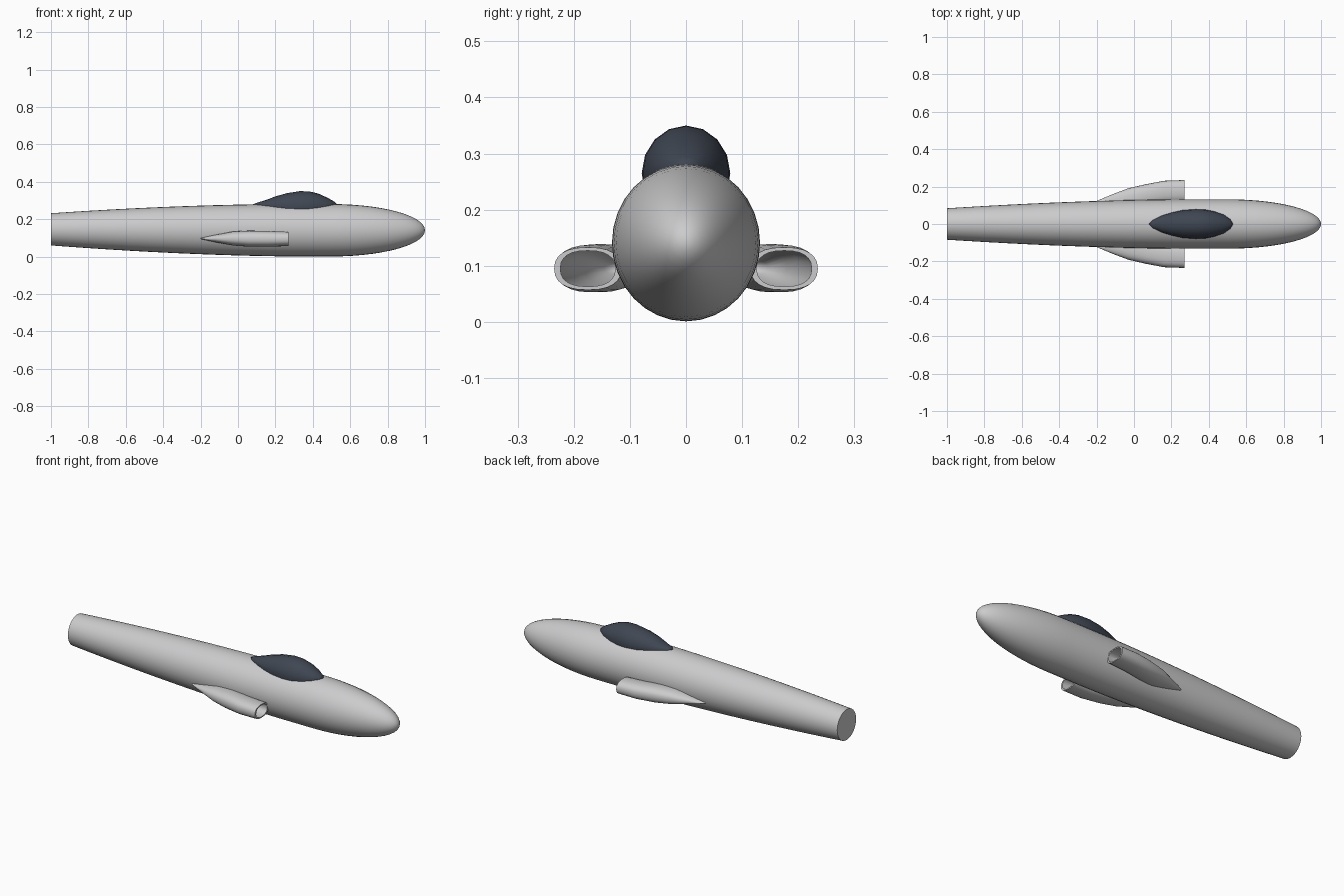
import bpy, bmesh, math

cube = bpy.data.objects.get("Cube")
if cube:
    bpy.data.objects.remove(cube)


def make_material(name, color):
    m = bpy.data.materials.new(name)
    m.use_nodes = True
    m.diffuse_color = (*color, 1)
    m.node_tree.nodes["Principled BSDF"].inputs["Base Color"].default_value = (*color, 1)
    return m


grey = make_material("light grey paint", (0.6, 0.6, 0.61))
glass = make_material("dark canopy glass", (0.05, 0.062, 0.085))


def loft(name, stations, sides, mat, power=2.0, side=1):
    """Skin (x, y, z, half width, half height) super-ellipse sections along x."""
    bm = bmesh.new()
    rings = []
    for x, y, z, ry, rz in stations:
        ring = []
        for i in range(sides):
            a = math.tau * i / sides
            c, s = math.cos(a), math.sin(a)
            py = math.copysign(abs(s) ** (2 / power), s) * ry
            pz = math.copysign(abs(c) ** (2 / power), c) * rz
            ring.append(bm.verts.new((x, side * (y + py), z + pz)))
        rings.append(ring)
    for a, b in zip(rings, rings[1:]):
        for i in range(sides):
            j = (i + 1) % sides
            bm.faces.new((a[i], a[j], b[j], b[i]))
    bm.faces.new(rings[0])
    bm.faces.new(rings[-1])
    bmesh.ops.remove_doubles(bm, verts=bm.verts, dist=0.0005)
    bmesh.ops.recalc_face_normals(bm, faces=bm.faces)
    me = bpy.data.meshes.new(name)
    bm.to_mesh(me)
    bm.free()
    me.materials.append(mat)
    ob = bpy.data.objects.new(name, me)
    bpy.context.collection.objects.link(ob)
    bpy.ops.object.select_all(action='DESELECT')
    ob.select_set(True)
    bpy.context.view_layer.objects.active = ob
    bpy.ops.object.shade_smooth_by_angle(angle=math.radians(40))
    return ob


# Fuselage: gently tapered tail, straight middle, elliptical nose
MID_Z, HALF_W, HALF_H = 0.141, 0.132, 0.14
body = []
for i in range(13):
    t = 1 - i / 12
    drop = t ** 1.75
    body.append((0.3 - 1.3 * t, 0, MID_Z + 0.005 * t,
                 HALF_W - 0.048 * drop, HALF_H - 0.054 * drop))
for i in range(15):
    a = math.pi / 2 * i / 14
    r = math.cos(a)
    body.append((0.5 + 0.5 * math.sin(a), 0, MID_Z, HALF_W * r, HALF_H * r))
loft("fuselage", body, 32, grey)

# Canopy: teardrop bubble sunk into the fuselage (x, half width, top)
bubble = [(0.08, 0, 0.28), (0.10, 0.022, 0.288), (0.15, 0.045, 0.303),
          (0.20, 0.061, 0.322), (0.26, 0.074, 0.339), (0.33, 0.079, 0.35),
          (0.38, 0.077, 0.349), (0.43, 0.067, 0.337), (0.48, 0.05, 0.314),
          (0.515, 0.026, 0.294), (0.53, 0, 0.28)]
canopy = []
for x, w, top in bubble:
    z = 0.28 - 0.015 * w / 0.079
    canopy.append((x, 0, z, w, max(top - z, 0)))
loft("canopy", canopy, 16, glass)

# Side intakes: outer shell runs to the lip, then turns back inside
outer = [(-0.2, 0.105, 0.097, 0.018, 0.003), (-0.12, 0.11, 0.097, 0.047, 0.02),
         (-0.03, 0.13, 0.097, 0.061, 0.037), (0.06, 0.152, 0.096, 0.06, 0.043),
         (0.16, 0.17, 0.095, 0.061, 0.042), (0.27, 0.175, 0.095, 0.06, 0.038)]
inner = [(x, y, z, ry - 0.011, rz - 0.006) for x, y, z, ry, rz in reversed(outer[1:])]
inner.append((-0.15, 0.11, 0.097, 0, 0))
for label, side in (("left", 1), ("right", -1)):
    loft(label + "_intake", outer + inner, 24, grey, power=2.4, side=side)
